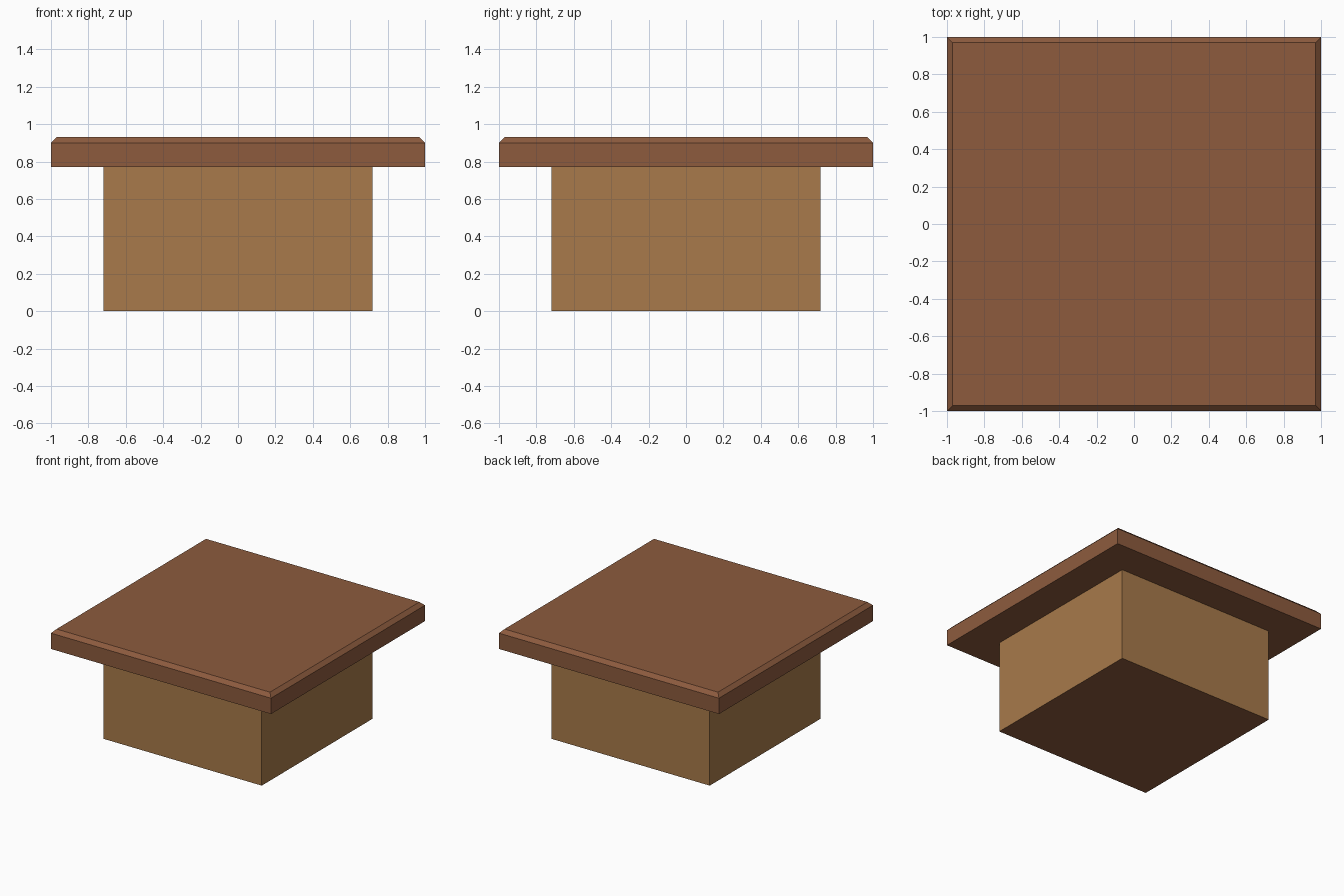
import bpy, bmesh

if "Cube" in bpy.data.objects:
    bpy.data.objects.remove(bpy.data.objects["Cube"])


def material(name, colour):
    m = bpy.data.materials.new(name)
    m.diffuse_color = (*colour, 1.0)
    m.use_nodes = True
    m.node_tree.nodes["Principled BSDF"].inputs["Base Color"].default_value = m.diffuse_color
    return m


red_wood = material("reddish brown wood", (0.266, 0.105, 0.048))
tan_wood = material("tan wood", (0.392, 0.195, 0.069))


def stacked_square(name, rings, materials):
    """Solid made of square rings given as (half width, height)."""
    bm = bmesh.new()
    loops = [[bm.verts.new((sx * h, sy * h, z))
              for sx, sy in ((-1, -1), (1, -1), (1, 1), (-1, 1))]
             for h, z in rings]
    bm.faces.new(loops[0][::-1])
    bm.faces.new(loops[-1])
    for lower, upper in zip(loops, loops[1:]):
        for i in range(4):
            j = (i + 1) % 4
            bm.faces.new((lower[i], lower[j], upper[j], upper[i]))
    bm.normal_update()
    mesh = bpy.data.meshes.new(name)
    bm.to_mesh(mesh)
    bm.free()
    for m in materials:
        mesh.materials.append(m)
    obj = bpy.data.objects.new(name, mesh)
    bpy.context.collection.objects.link(obj)
    return obj


# Square pedestal, with a darker underside
base = stacked_square("pedestal_block", [(0.72, 0.0), (0.72, 0.77)],
                      [tan_wood, red_wood])
for face in base.data.polygons:
    if face.normal.z < -0.5:
        face.material_index = 1

# Overhanging slab with a chamfered upper rim
stacked_square("top_slab", [(1.0, 0.77), (1.0, 0.9), (0.97, 0.93)], [red_wood])
